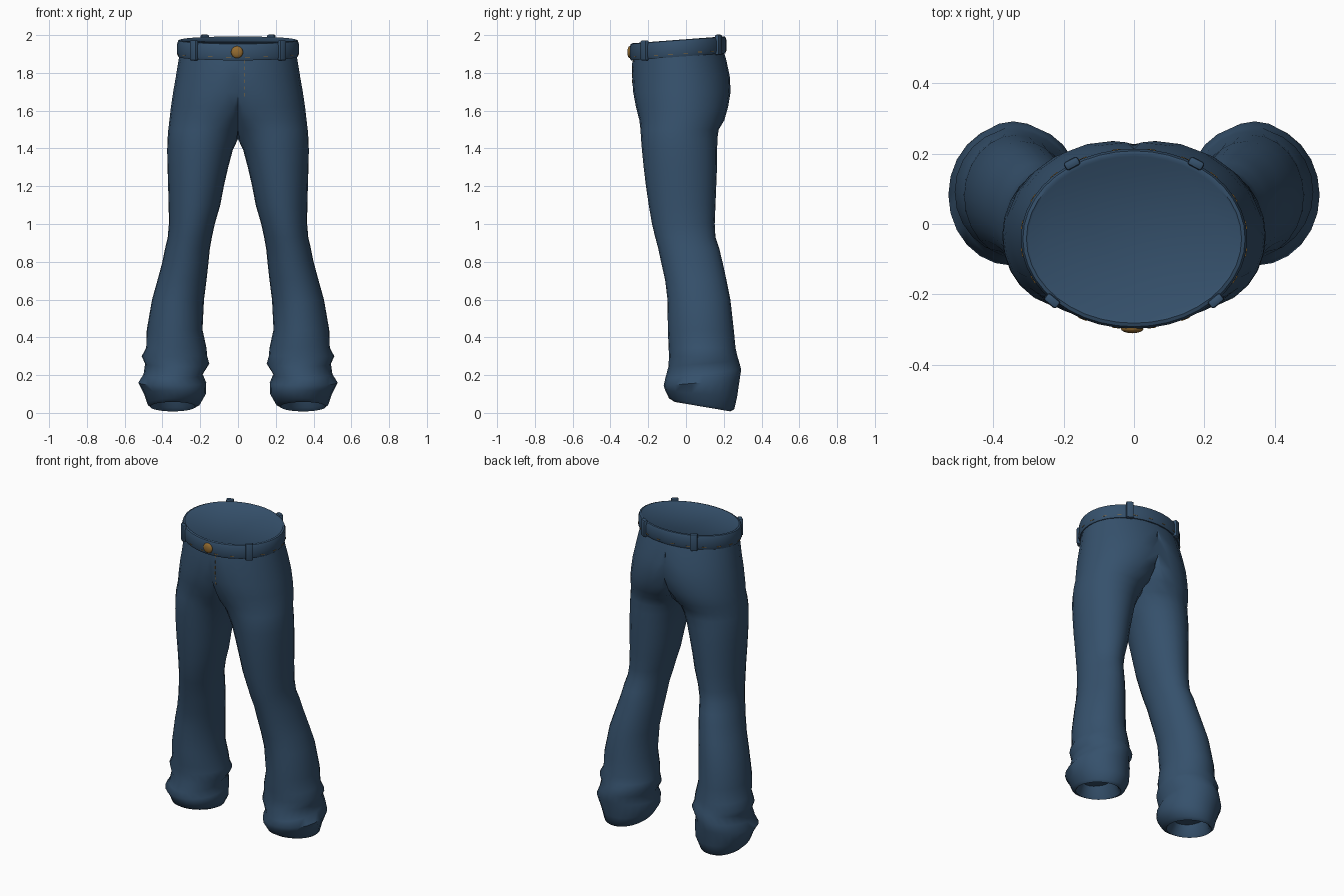
import bpy, bmesh
from math import sin, cos, pi, atan2
from mathutils import Vector, Matrix
from mathutils.bvhtree import BVHTree

cube = bpy.data.objects.get("Cube")
if cube:
    bpy.data.objects.remove(cube)


def material(name, color, rough=0.8):
    m = bpy.data.materials.new(name)
    m.use_nodes = True
    m.diffuse_color = (*color, 1)
    bsdf = m.node_tree.nodes["Principled BSDF"]
    bsdf.inputs["Base Color"].default_value = (*color, 1)
    bsdf.inputs["Roughness"].default_value = rough
    return m


denim = material("denim blue", (0.036, 0.082, 0.15))
brass = material("brass", (0.30, 0.15, 0.03))


def finish(name, bm, mat, angle=60):
    bmesh.ops.recalc_face_normals(bm, faces=bm.faces)
    mesh = bpy.data.meshes.new(name)
    bm.to_mesh(mesh)
    bm.free()
    mesh.materials.append(mat)
    ob = bpy.data.objects.new(name, mesh)
    bpy.context.collection.objects.link(ob)
    bpy.ops.object.select_all(action="DESELECT")
    ob.select_set(True)
    bpy.context.view_layer.objects.active = ob
    bpy.ops.object.shade_smooth_by_angle(angle=angle * pi / 180)
    return ob


def bridge(bm, rings):
    for a, b in zip(rings, rings[1:]):
        for i in range(len(a)):
            j = (i + 1) % len(a)
            bm.faces.new((a[i], a[j], b[j], b[i]))


SEGMENTS = 24


def section(bm, z, cx, r_in, x_out, y_front, y_back, tilt=0):
    """Oval slice of one trouser half, flattened where it meets the centre."""
    cy, ry = (y_front + y_back) / 2, (y_back - y_front) / 2
    ring = []
    for i in range(SEGMENTS):
        a = 2 * pi * i / SEGMENTS
        r = x_out - cx if cos(a) > 0 else r_in
        dy = ry * sin(a)
        ring.append(bm.verts.new((max(0, cx + r * cos(a)), cy + dy, z + tilt * dy)))
    return ring


# Leg slices: height, inner x, outer x, front y, back y, tilt
hem = [
    (.12, .26, .44, -.02, .20, 0),
    (.05, .235, .455, -.045, .215, -.17),
    (.033, .225, .465, -.06, .235, -.17),
    (.048, .20, .48, -.09, .255, -.17),
    (.10, .17, .497, -.11, .27, -.1),
    (.16, .168, .528, -.118, .284, .08),
    (.205, .187, .50, -.11, .292, .12),
    (.26, .152, .492, -.093, .28, .08),
    (.30, .163, .51, -.09, .272, 0),
    (.345, .167, .486, -.092, .262, 0),
]
leg = [
    (.44, .188, .483, -.096, .253),
    (.60, .18, .455, -.098, .235),
    (.70, .167, .427, -.11, .215),
    (.80, .156, .40, -.132, .193),
    (.87, .149, .386, -.147, .176),
    (.93, .138, .372, -.163, .156),
    (1.0, .123, .366, -.18, .152),
    (1.1, .094, .367, -.197, .156),
    (1.2, .075, .37, -.212, .16),
    (1.3, .052, .373, -.224, .164),
    (1.39, .028, .375, -.233, .165),
]
# Hip slices: height, middle x, inner radius, outer x, front y, back y, tilt
hips = [
    (1.45, .19, .19, .373, -.238, .166, 0),
    (1.50, .17, .20, .369, -.241, .173, 0),
    (1.55, .14, .24, .363, -.247, .203, 0),
    (1.62, .10, .30, .355, -.265, .223, 0),
    (1.70, .06, .40, .343, -.28, .236, 0),
    (1.78, .02, .40, .329, -.285, .232, 0),
    (1.86, 0, .40, .316, -.285, .213, .04),
    (1.92, 0, .40, .305, -.275, .19, .08),
]

# Trousers: loft one half, drop the hidden centre wall, mirror and weld
bm = bmesh.new()
rings = [section(bm, z, (a + b) / 2, (b - a) / 2, b, f, k, *t)
         for z, a, b, f, k, *t in hem + leg]
rings += [section(bm, *row) for row in hips]
bridge(bm, rings)
bm.faces.new(rings[0])
wall = [f for f in bm.faces if all(v.co.x < 1e-4 for v in f.verts)]
bmesh.ops.delete(bm, geom=wall, context="FACES")
copy = bmesh.ops.duplicate(bm, geom=bm.verts[:] + bm.edges[:] + bm.faces[:])["geom"]
for v in copy:
    if isinstance(v, bmesh.types.BMVert):
        v.co.x *= -1
centre = [v for v in bm.verts if abs(v.co.x) < 1e-4]
bmesh.ops.remove_doubles(bm, verts=centre, dist=1e-4)
loose = [v for v in bm.verts if not v.link_faces]
bmesh.ops.delete(bm, geom=loose, context="VERTS")
bmesh.ops.recalc_face_normals(bm, faces=bm.faces)
surface = BVHTree.FromBMesh(bm)
finish("trousers", bm, denim)

# Waistband: tilted oval band closed by a flat top
WAIST_Y, WAIST_RX, WAIST_RY, SLOPE = -.042, .318, .252, .075


def waist_point(a, out, z):
    dy = (WAIST_RY + out) * sin(a)
    return Vector(((WAIST_RX + out) * cos(a), WAIST_Y + dy, z + SLOPE * dy))


bm = bmesh.new()
band = [(-.025, 1.888), (-.002, 1.885), (.004, 1.90), (.004, 1.955),
        (-.002, 1.972), (-.012, 1.975), (-.018, 1.971)]
rings = [[bm.verts.new(waist_point(2 * pi * i / 40, o, z)) for i in range(40)]
         for o, z in band]
bridge(bm, rings)
bm.faces.new(rings[-1])
finish("waistband", bm, denim, 50)


def plate(name, spot, outward, size, mat, bevel=0):
    """Small box standing on the surface, its depth along the outward direction."""
    y = Vector(outward).normalized()
    x = y.cross(Vector((0, 0, 1))).normalized()
    turn = Matrix((x, y, x.cross(y))).transposed().to_4x4()
    bm = bmesh.new()
    bmesh.ops.create_cube(bm, size=1)
    bmesh.ops.scale(bm, vec=size, verts=bm.verts)
    if bevel:
        bmesh.ops.bevel(bm, geom=bm.edges[:], offset=bevel, segments=2,
                        affect="EDGES", profile=0.5)
    bm.transform(Matrix.Translation(spot) @ turn)
    return finish(name, bm, mat, 40)


def waist_normal(a):
    return (cos(a) / WAIST_RX, sin(a) / WAIST_RY, 0)


# Belt loops, two in front and two behind
for side, label in ((1, "left"), (-1, "right")):
    for x, y, place in ((.23, -.69, "front"), (.175, .84, "back")):
        a = atan2(y, side * x / WAIST_RX)
        plate(f"{place}_{label}_belt_loop", waist_point(a, .004, 1.932),
              waist_normal(a), (.045, .026, .108), denim, .008)

# Stitching along the lower edge of the waistband
for i in range(20):
    a = 2 * pi * (i + .5) / 20
    plate("waistband_stitch", waist_point(a, .004, 1.902), waist_normal(a),
          (.025, .003, .003), brass)

# Fly stitching running down the front
for i in range(6):
    z = 1.86 - i * .035
    hit = surface.ray_cast(Vector((.035, -1, z)), Vector((0, 1, 0)))
    if hit[0]:
        plate("fly_stitch", hit[0], (0, -1, 0), (.003, .004, .018), brass)

# Waist button: a flattened dome
bm = bmesh.new()
bmesh.ops.create_uvsphere(bm, u_segments=16, v_segments=8, radius=.032)
bmesh.ops.scale(bm, vec=(1, .4, 1), verts=bm.verts)
bmesh.ops.translate(bm, vec=(-.005, WAIST_Y - WAIST_RY - .004, 1.91), verts=bm.verts)
finish("waist_button", bm, brass)
